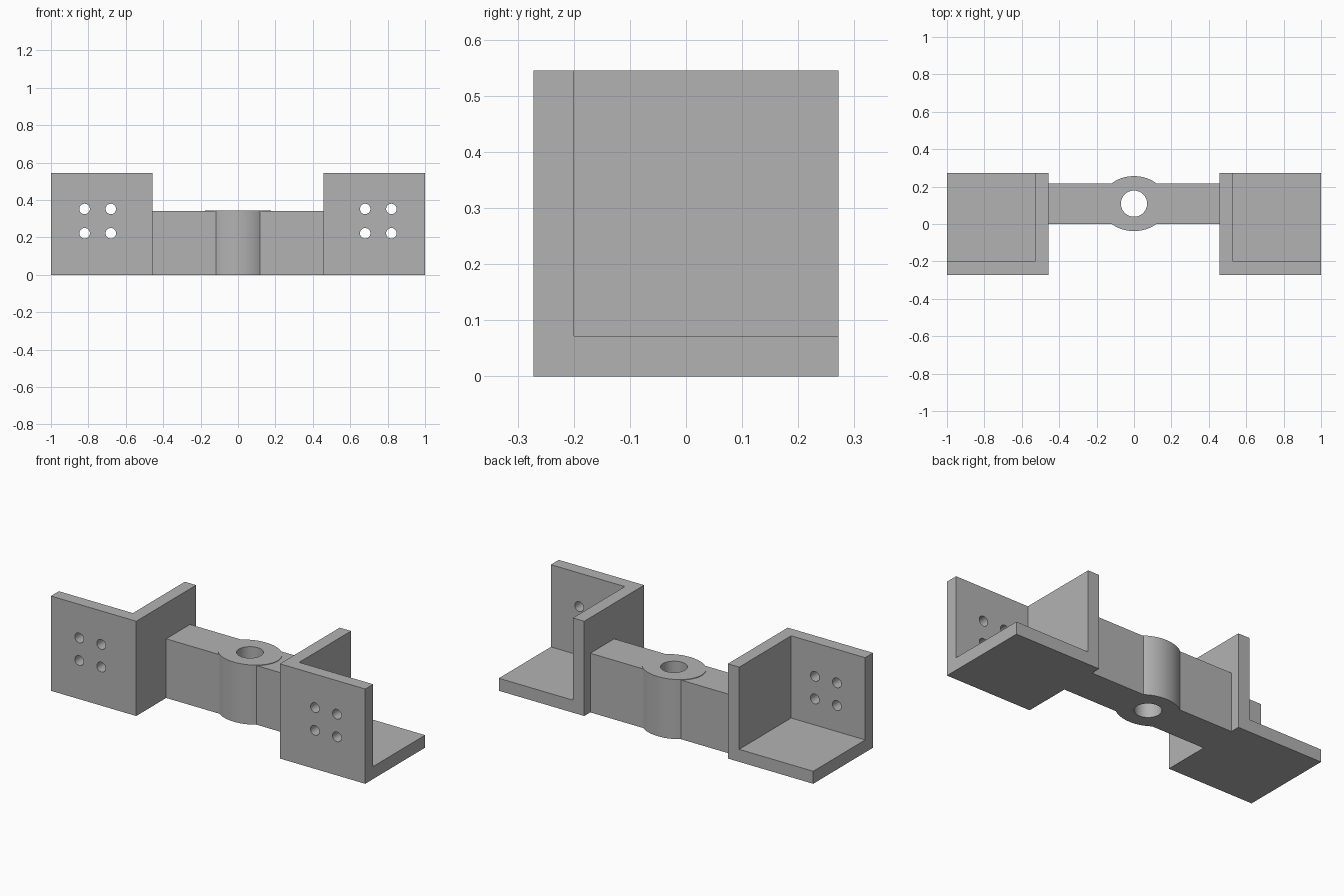
import bpy
import bmesh
from math import radians, pi
from mathutils import Matrix

cube = bpy.data.objects.get("Cube")
if cube:
    bpy.data.objects.remove(cube, do_unlink=True)

grey = bpy.data.materials.new("plain grey")
grey.use_nodes = True
GREY = (0.45, 0.45, 0.45, 1)
grey.diffuse_color = GREY
grey.node_tree.nodes["Principled BSDF"].inputs["Base Color"].default_value = GREY


def add_object(name, bm):
    bmesh.ops.recalc_face_normals(bm, faces=bm.faces)
    mesh = bpy.data.meshes.new(name)
    bm.to_mesh(mesh)
    bm.free()
    mesh.materials.append(grey)
    obj = bpy.data.objects.new(name, mesh)
    bpy.context.collection.objects.link(obj)
    return obj


def box(name, lo, hi):
    bm = bmesh.new()
    bmesh.ops.create_cube(bm, size=1)
    for v in bm.verts:
        v.co = [a if c < 0 else b for c, a, b in zip(v.co, lo, hi)]
    return add_object(name, bm)


def cylinder(name, centre, radii, depth, segments=48, tilt=0):
    bm = bmesh.new()
    bmesh.ops.create_cone(bm, cap_ends=True, segments=segments,
                          radius1=1, radius2=1, depth=depth)
    bmesh.ops.transform(bm, verts=bm.verts, matrix=Matrix.Translation(centre)
                        @ Matrix.Rotation(tilt, 4, 'X')
                        @ Matrix.Diagonal((radii[0], radii[1], 1, 1)))
    return add_object(name, bm)


def combine(target, other, operation):
    mod = target.modifiers.new(operation.lower(), 'BOOLEAN')
    mod.operation = operation
    mod.solver = 'EXACT'
    mod.object = other
    bpy.ops.object.select_all(action='DESELECT')
    bpy.context.view_layer.objects.active = target
    target.select_set(True)
    bpy.ops.object.modifier_apply(modifier=mod.name)
    bpy.data.objects.remove(other, do_unlink=True)


def finish(obj):
    bpy.ops.object.select_all(action='DESELECT')
    bpy.context.view_layer.objects.active = obj
    obj.select_set(True)
    bpy.ops.object.shade_smooth_by_angle(angle=radians(30))


INNER, HALF, HEIGHT, WALL = 0.457, 0.272, 0.545, 0.072

# Cross bar with a slightly proud oval hub and a vertical pivot hole
bar = box("cross_bar", (-INNER, 0, 0), (INNER, 0.217, 0.34))
hub = cylinder("hub", (0, 0.109, 0.1715), (0.177, 0.147), 0.343, 64)
combine(bar, hub, 'UNION')
combine(bar, cylinder("pivot_cutter", (0, 0.109, 0.17), (0.07, 0.07), 1), 'DIFFERENCE')
finish(bar)

# Corner brackets: floor, front and inner walls, with four bolt holes each
for side, name in ((1, "left_bracket"), (-1, "right_bracket")):
    def span(a, b):
        return sorted((side * a, side * b))
    x0, x1 = span(INNER, 1)
    c0, c1 = span(INNER + WALL, 1.2)
    bracket = box(name, (x0, -HALF, 0), (x1, HALF, HEIGHT))
    pocket = box("pocket_cutter", (c0, -HALF + WALL, WALL), (c1, 1, 1))
    combine(bracket, pocket, 'DIFFERENCE')
    for x in (0.68, 0.82):
        for z in (0.222, 0.352):
            bolt = cylinder("bolt_cutter", (side * x, -HALF, z), (0.028, 0.028),
                            0.3, 32, pi / 2)
            combine(bracket, bolt, 'DIFFERENCE')
    finish(bracket)
